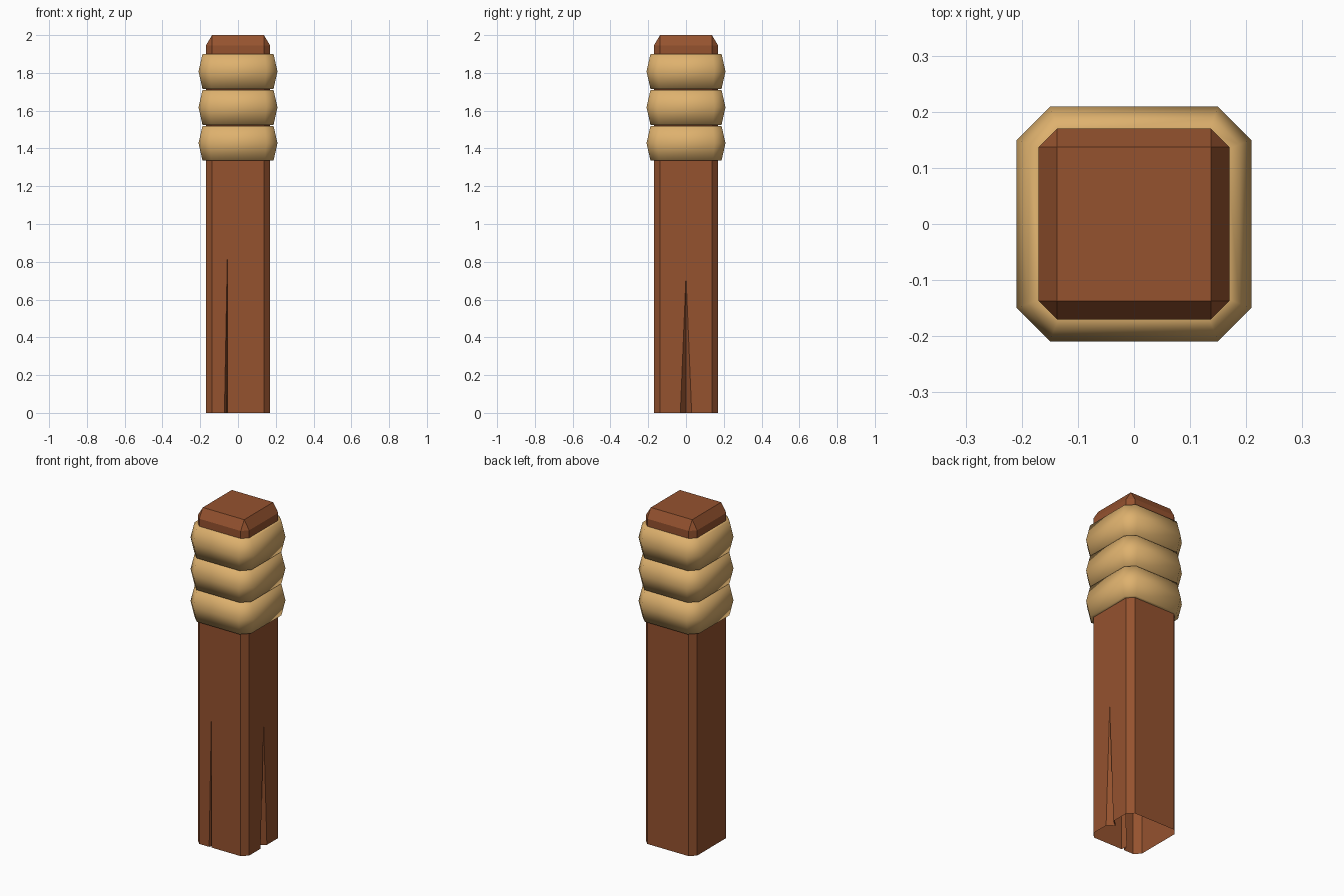
import bpy, bmesh, math
from mathutils import Matrix, Vector

if "Cube" in bpy.data.objects:
    bpy.data.objects.remove(bpy.data.objects["Cube"])


def material(name, rgb):
    m = bpy.data.materials.new(name)
    m.diffuse_color = (*rgb, 1)
    m.use_nodes = True
    m.node_tree.nodes["Principled BSDF"].inputs["Base Color"].default_value = m.diffuse_color
    return m


WOOD = material("red brown wood", (0.30, 0.085, 0.028))
ROPE = material("tan rope", (0.73, 0.44, 0.155))


def finish(bm, name, mat, smooth=False):
    bmesh.ops.remove_doubles(bm, verts=bm.verts, dist=1e-5)
    me = bpy.data.meshes.new(name)
    bm.to_mesh(me)
    bm.free()
    me.materials.append(mat)
    for p in me.polygons:
        p.use_smooth = smooth
    ob = bpy.data.objects.new(name, me)
    bpy.context.collection.objects.link(ob)
    return ob


# Post: four chamfered sides, open underneath, with tapering splits in two sides
H, C, ZT = 0.17, 0.137, 1.945
# turn: (split left, split right, split deepest point, split height)
splits = {0: (-0.072, -0.056, -0.06, 0.86), 1: (-0.03, 0.03, 0.0, 0.73)}
bm = bmesh.new()
for turn in range(4):
    rot = Matrix.Rotation(turn * math.pi / 2, 4, 'Z')

    def face(pts):
        bm.faces.new([bm.verts.new(rot @ Vector(p)) for p in pts])

    if turn in splits:
        a, b, m, h = splits[turn]
        tip = (b if turn == 0 else m, -H, h)
        deep = (m, -H + 0.04, 0)
        face([(-C, -H, 0), (a, -H, 0), tip, (-C, -H, ZT)])
        face([(b, -H, 0), (C, -H, 0), (C, -H, ZT), tip])
        face([tip, (C, -H, ZT), (-C, -H, ZT)])
        face([(a, -H, 0), deep, tip])
        face([deep, (b, -H, 0), tip])
    else:
        face([(-C, -H, 0), (C, -H, 0), (C, -H, ZT), (-C, -H, ZT)])
    face([(C, -H, 0), (H, -C, 0), (H, -C, ZT), (C, -H, ZT)])   # corner chamfer
    face([(-C, -H, ZT), (C, -H, ZT), (C, -C, 2), (-C, -C, 2)])  # top bevel
    face([(C, -H, ZT), (H, -C, ZT), (C, -C, 2)])                # top corner
bm.faces.new([bm.verts.new(p) for p in
              [(-C, -C, 2), (C, -C, 2), (C, C, 2), (-C, C, 2)]])
finish(bm, "post", WOOD)


# Rope bands: bulging chamfered-square rings
def octagon(h, c, z):
    return [(c, -h, z), (h, -c, z), (h, c, z), (c, h, z),
            (-c, h, z), (-h, c, z), (-h, -c, z), (-c, -h, z)]


for i in range(3):
    z = 1.335 + 0.19 * i
    bm = bmesh.new()
    loops = [octagon(0.165, 0.132, z), octagon(0.188, 0.142, z),
             octagon(0.209, 0.15, z + 0.093),
             octagon(0.188, 0.142, z + 0.185), octagon(0.165, 0.132, z + 0.185)]
    rings = [[bm.verts.new(p) for p in lp] for lp in loops]
    for lo, hi in zip(rings, rings[1:]):
        for k in range(8):
            n = (k + 1) % 8
            bm.faces.new([lo[k], lo[n], hi[n], hi[k]])
    finish(bm, f"rope_band_{i + 1}", ROPE, smooth=True)
